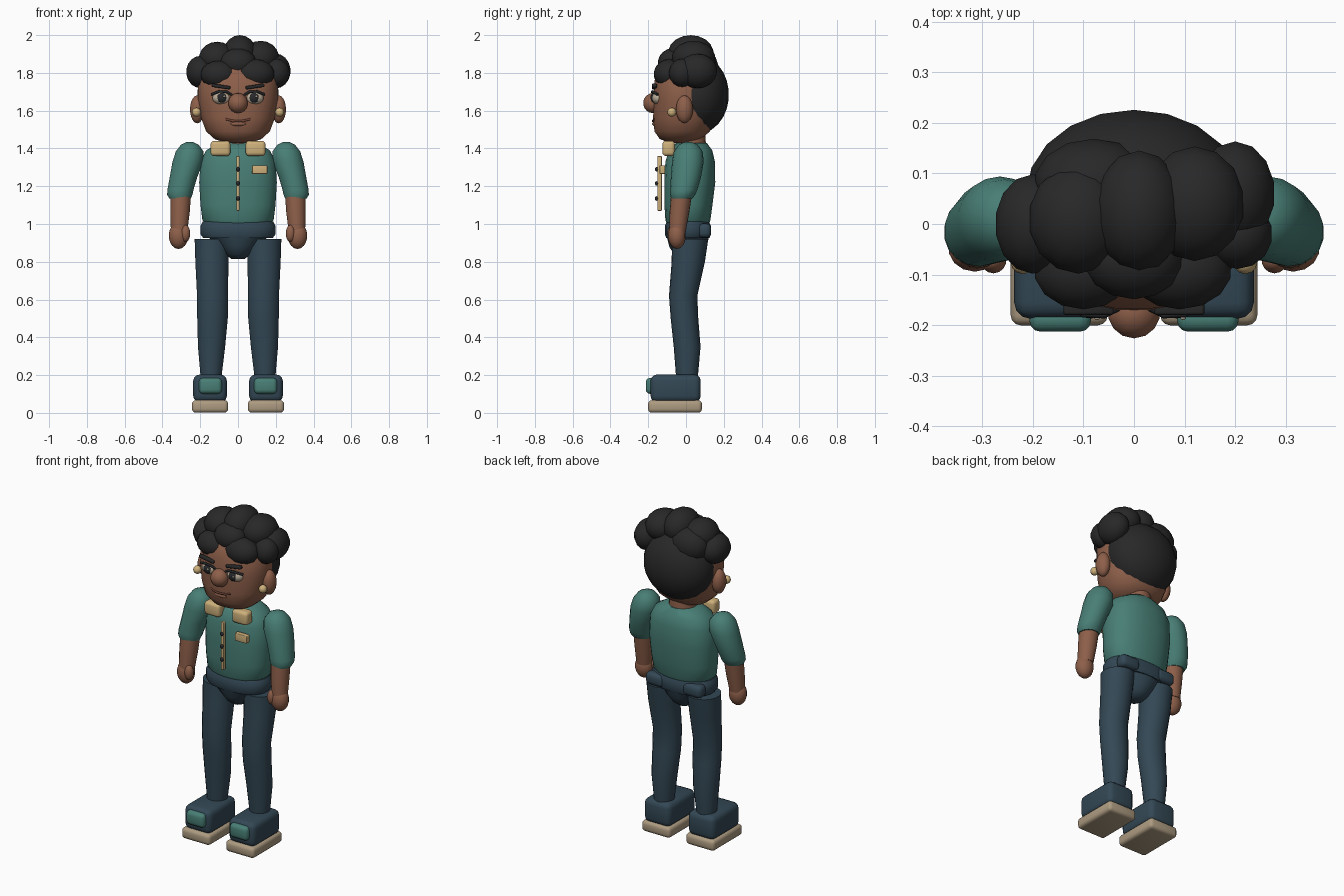
import bpy, bmesh, math
from mathutils import Matrix, Vector

if "Cube" in bpy.data.objects:
    bpy.data.objects.remove(bpy.data.objects["Cube"], do_unlink=True)


def material(name, r, g, b):
    m = bpy.data.materials.new(name)
    m.use_nodes = True
    m.diffuse_color = (r, g, b, 1)
    node = next(n for n in m.node_tree.nodes if n.type == "BSDF_PRINCIPLED")
    node.inputs["Base Color"].default_value = (r, g, b, 1)
    node.inputs["Roughness"].default_value = 0.8
    return m


SKIN = material("brown skin", .27, .115, .068)
HAIR = material("black hair", .021, .021, .021)
TEAL = material("teal shirt", .065, .21, .18)
NAVY = material("navy denim", .033, .064, .09)
GOLD = material("pale gold", .62, .44, .2)
SOLE = material("beige sole", .42, .33, .22)
EYE = material("eye white", .5, .42, .32)
IRIS = material("dark iris", .02, .022, .025)
LIPS = material("dark lips", .17, .06, .04)


def finish(name, bm, mat, angle=50):
    bmesh.ops.recalc_face_normals(bm, faces=bm.faces)
    mesh = bpy.data.meshes.new(name)
    bm.to_mesh(mesh)
    bm.free()
    mesh.materials.append(mat)
    ob = bpy.data.objects.new(name, mesh)
    bpy.context.collection.objects.link(ob)
    bpy.ops.object.select_all(action="DESELECT")
    ob.select_set(True)
    bpy.context.view_layer.objects.active = ob
    bpy.ops.object.shade_smooth_by_angle(angle=math.radians(angle))
    return ob


def ball(name, mat, at, radii, tilt=0, seg=14):
    bm = bmesh.new()
    bmesh.ops.create_uvsphere(bm, u_segments=seg, v_segments=seg * 2 // 3, radius=1)
    bm.transform(Matrix.Translation(at) @ Matrix.Rotation(tilt, 4, "Y")
                 @ Matrix.Diagonal((*radii, 1)))
    return finish(name, bm, mat)


def box(name, mat, at, size, bevel=0.0, tilt=0, segments=3):
    bm = bmesh.new()
    bmesh.ops.create_cube(bm, size=1)
    bm.transform(Matrix.Diagonal((*size, 1)))
    if bevel:
        bmesh.ops.bevel(bm, geom=bm.edges[:], offset=bevel, segments=segments,
                        affect="EDGES", profile=.5)
    bm.transform(Matrix.Translation(at) @ Matrix.Rotation(tilt, 4, "Y"))
    return finish(name, bm, mat)


def loft(name, mat, rings, sides=18, power=1.0, angle=50):
    """Skin of stacked rounded rings, each (z, x, y, x radius, y radius)."""
    bm = bmesh.new()
    loops = []
    for z, cx, cy, rx, ry in rings:
        loop = []
        for i in range(sides):
            c, s = (f(math.tau * (i + .5) / sides) for f in (math.cos, math.sin))
            loop.append(bm.verts.new((
                cx + rx * math.copysign(abs(c) ** power, c),
                cy + ry * math.copysign(abs(s) ** power, s), z)))
        loops.append(loop)
    for a, b in zip(loops, loops[1:]):
        for i in range(sides):
            j = (i + 1) % sides
            bm.faces.new((a[i], a[j], b[j], b[i]))
    bm.faces.new(loops[0])
    bm.faces.new(loops[-1])
    return finish(name, bm, mat, angle)


def tube(name, mat, points, radius):
    cu = bpy.data.curves.new(name, "CURVE")
    cu.dimensions = "3D"
    cu.bevel_depth = radius
    cu.bevel_resolution = 1
    cu.use_fill_caps = True
    sp = cu.splines.new("POLY")
    sp.points.add(len(points) - 1)
    for p, co in zip(sp.points, points):
        p.co = (*co, 1)
    cu.materials.append(mat)
    ob = bpy.data.objects.new(name, cu)
    bpy.context.collection.objects.link(ob)


# Head and face
loft("head", SKIN, [
    (1.43, 0, -.03, .07, .06), (1.45, 0, -.03, .125, .11), (1.49, 0, -.02, .17, .148),
    (1.56, 0, -.015, .196, .16), (1.66, 0, -.01, .213, .163), (1.76, 0, -.01, .212, .158),
    (1.84, 0, 0, .17, .13), (1.88, 0, 0, .09, .07)], 24, .88)
loft("neck", SKIN, [(1.36, 0, .025, .085, .085), (1.5, 0, .025, .075, .075)])
ball("nose", SKIN, (0, -.174, 1.64), (.053, .053, .053))
tube("mouth", LIPS, [(x, -.176 + 2.6 * x * x, 1.545 + 2.5 * x * x)
                     for x in (-.065, -.04, -.015, .015, .04, .065)], .006)
ball("lower_lip", SKIN, (0, -.165, 1.53), (.045, .014, .012))

# Hair: rear mass plus a crown of overlapping curls
ball("rear_hair", HAIR, (0, .06, 1.685), (.215, .167, .208), seg=20)
curls = [
    ((-.2, 0, 1.805), (.076, .1, .085)), ((-.1, -.09, 1.79), (.1, .08, .075)),
    ((.09, -.09, 1.795), (.105, .08, .078)), ((.2, .06, 1.81), (.08, .105, .092)),
    ((.205, -.02, 1.80), (.07, .07, .075)), ((0, -.07, 1.85), (.1, .08, .08)),
    ((-.11, .01, 1.875), (.1, .11, .09)), ((.01, .025, 1.9), (.092, .122, .1)),
    ((.12, .04, 1.88), (.1, .115, .09)), ((-.08, .08, 1.83), (.12, .09, .1)),
]
for i, (at, radii) in enumerate(curls):
    ball(f"hair_curl_{i + 1}", HAIR, at, radii)

# Torso, hips, shirt front
loft("shirt_body", TEAL, [
    (.96, 0, .01, .08, .07), (.98, 0, .01, .145, .105), (1.02, 0, .01, .19, .12),
    (1.1, 0, .013, .2, .128), (1.22, 0, .02, .207, .136), (1.33, 0, .022, .2, .132),
    (1.39, 0, .025, .17, .115), (1.43, 0, .03, .1, .08)], 24, .88)
loft("waistband", NAVY, [
    (.925, 0, .01, .185, .115), (.945, 0, .01, .2, .123), (.99, 0, .01, .2, .123),
    (1.012, 0, .01, .188, .112)], 24, .88)
loft("hips", NAVY, [
    (.815, 0, .01, .035, .04), (.84, 0, .01, .07, .075), (.88, 0, .01, .1, .1),
    (.94, 0, .01, .17, .115)], 20)
box("shirt_placket", GOLD, (0, -.14, 1.215), (.018, .024, .29), .004)
for i, z in enumerate((1.29, 1.215, 1.135)):
    ball(f"shirt_button_{i + 1}", IRIS, (0, -.155, z), (.012, .01, .012), seg=10)
box("chest_pocket", GOLD, (.115, -.125, 1.288), (.08, .03, .046), .004)

# Paired parts, s = +1 is the left side
for s, side in ((1, "left"), (-1, "right")):
    # Face details
    ball(f"{side}_ear", SKIN, (s * .216, -.008, 1.607), (.039, .045, .074))
    ball(f"{side}_earring", GOLD, (s * .22, -.075, 1.592), (.024, .024, .024), seg=12)
    ball(f"{side}_eye", EYE, (s * .085, -.147, 1.667), (.052, .035, .035))
    ball(f"{side}_iris", IRIS, (s * .085, -.172, 1.668), (.026, .015, .026))
    ball(f"{side}_eye_glint", EYE, (s * .085 + .012, -.186, 1.676), (.006, .004, .006), seg=8)
    tube(f"{side}_eyelid", IRIS, [(s * x, y, z) for x, y, z in (
        (.03, -.165, 1.682), (.06, -.18, 1.7), (.1, -.178, 1.702), (.14, -.15, 1.685))], .007)
    box(f"{side}_eyebrow", HAIR, (s * .09, -.167, 1.728), (.1, .026, .018), .006, -s * .15)

    # Collar and back pocket
    box(f"{side}_collar", GOLD, (s * .093, -.092, 1.4), (.105, .066, .08), .018)
    box(f"{side}_back_pocket", NAVY, (s * .125, .098, .965), (.125, .07, .075), .025)

    # Arm
    loft(f"{side}_sleeve", TEAL, [(z, s * x, y, rx, ry) for z, x, y, rx, ry in (
        (1.135, .307, -.022, .058, .056), (1.155, .308, -.018, .068, .066),
        (1.18, .305, -.012, .07, .072), (1.25, .288, 0, .074, .08),
        (1.33, .265, .01, .083, .084), (1.385, .256, .012, .074, .076),
        (1.42, .255, .012, .047, .05), (1.433, .255, .012, .02, .02))])
    loft(f"{side}_forearm", SKIN, [(z, s * x, y, r, r) for z, x, y, r in (
        (.96, .312, -.045, .044), (1.06, .307, -.035, .052), (1.17, .303, -.022, .056))])
    ball(f"{side}_hand", SKIN, (s * .315, -.048, .938), (.053, .047, .07))
    ball(f"{side}_thumb", SKIN, (s * .278, -.072, .95), (.026, .026, .045))

    # Leg
    loft(f"{side}_trouser_leg", NAVY, [(z, s * x, y, rx, ry) for z, x, y, rx, ry in (
        (.17, .143, .005, .054, .056), (.35, .14, .006, .073, .071),
        (.5, .135, -.008, .082, .073), (.62, .135, -.015, .083, .075),
        (.8, .138, .012, .089, .088), (.92, .137, .022, .094, .096))])

    # Shoe
    box(f"{side}_shoe_sole", SOLE, (s * .148, -.058, .034), (.192, .285, .066), .02)
    box(f"{side}_shoe_upper", NAVY, (s * .148, -.055, .13), (.178, .265, .145), .032)
    box(f"{side}_toe_patch", TEAL, (s * .146, -.188, .143), (.122, .05, .084), .022)
